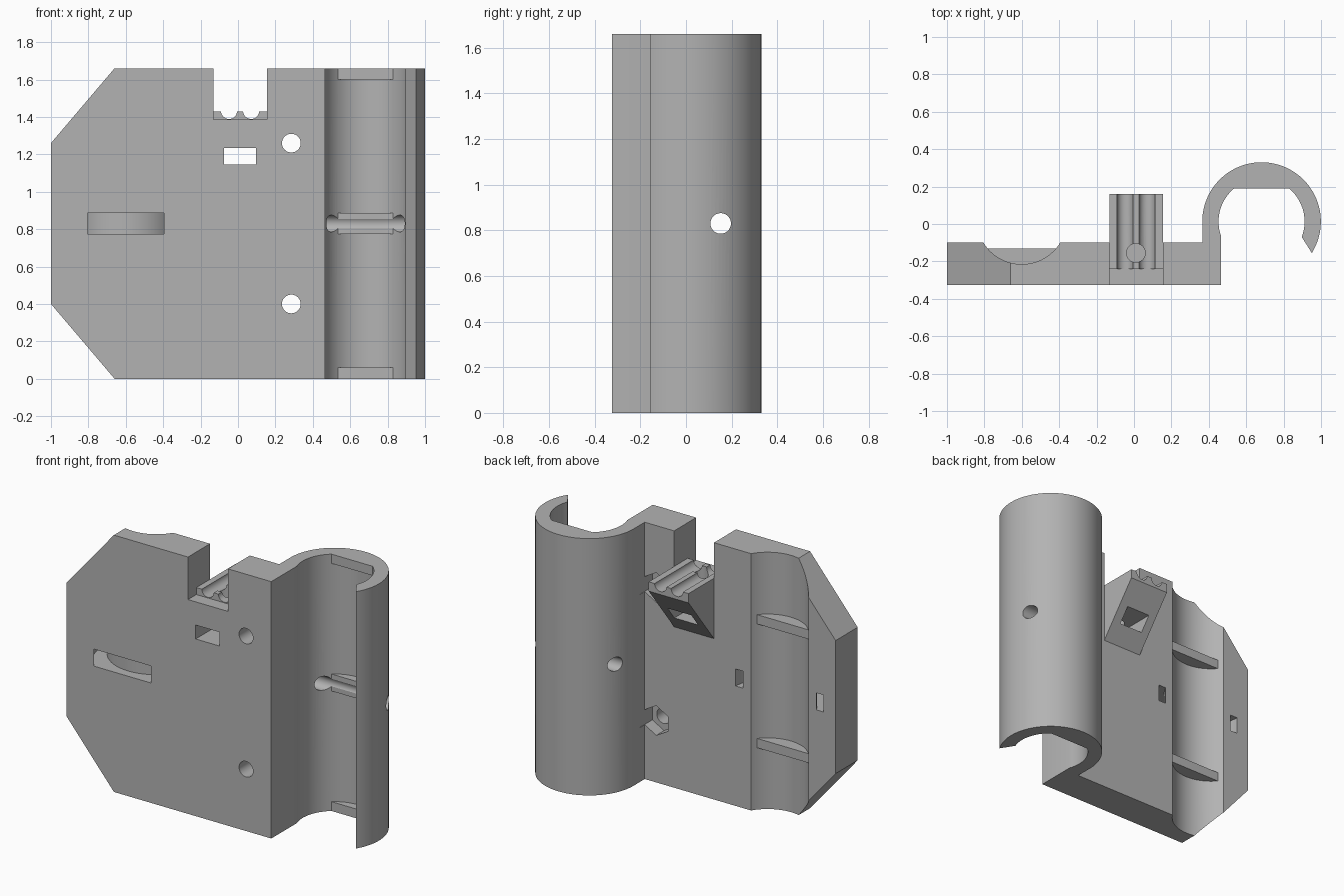
import bpy
import bmesh
from math import sin, cos, asin, radians, degrees
from mathutils import Vector

cube = bpy.data.objects.get("Cube")
if cube:
    bpy.data.objects.remove(cube)

grey = bpy.data.materials.new("plain_grey")
grey.use_nodes = True
grey.diffuse_color = (0.45, 0.45, 0.45, 1)
grey.node_tree.nodes["Principled BSDF"].inputs["Base Color"].default_value = (0.45, 0.45, 0.45, 1)

HEIGHT = 1.66
MID = HEIGHT / 2
FRONT, BACK = -0.325, -0.10
CLIP = (0.682, 0.013)
CLIP_IN, CLIP_OUT = 0.23, 0.317
GROOVE = (-0.60, 0.025)
GROOVE_R = 0.24


def arc(centre, r, start, end, steps=48):
    """Points along a circular arc, angles in degrees."""
    angles = [radians(start + (end - start) * i / steps) for i in range(steps + 1)]
    return [(centre[0] + r * cos(a), centre[1] + r * sin(a)) for a in angles]


def circle(u, v, r, sides=48, start=0):
    return arc((u, v), r, start, start + 360, sides)[:-1]


def rect(u0, u1, v0, v1):
    return [(u0, v0), (u1, v0), (u1, v1), (u0, v1)]


def prism(name, outline, axis, lo, hi):
    """Extrude a closed 2D outline along the named axis."""
    place = {"x": lambda u, v, t: (t, u, v),
             "y": lambda u, v, t: (u, t, v),
             "z": lambda u, v, t: (u, v, t)}[axis]
    bm = bmesh.new()
    face = bm.faces.new([bm.verts.new(place(u, v, lo)) for u, v in outline])
    out = bmesh.ops.extrude_face_region(bm, geom=[face])
    shift = Vector(place(0, 0, hi - lo))
    bmesh.ops.translate(bm, vec=shift, verts=[g for g in out["geom"] if isinstance(g, bmesh.types.BMVert)])
    bmesh.ops.recalc_face_normals(bm, faces=bm.faces)
    mesh = bpy.data.meshes.new(name)
    bm.to_mesh(mesh)
    bm.free()
    mesh.materials.append(grey)
    ob = bpy.data.objects.new(name, mesh)
    bpy.context.collection.objects.link(ob)
    return ob


def combine(target, tool, operation):
    mod = target.modifiers.new(operation.lower(), "BOOLEAN")
    mod.object, mod.operation, mod.solver = tool, operation, "EXACT"
    bpy.context.view_layer.objects.active = target
    bpy.ops.object.modifier_apply(modifier=mod.name)
    bpy.data.objects.remove(tool)


def cut(outline, axis, lo, hi):
    combine(body, prism("cutter", outline, axis, lo, hi), "DIFFERENCE")


def add(outline, axis, lo, hi):
    combine(body, prism("addition", outline, axis, lo, hi), "UNION")


def chord_rib(centre, r, level):
    """Outline of the segment between a chord at the level and an arc."""
    a = degrees(asin((level - centre[1]) / r))
    return arc(centre, r, a, (180 if a > 0 else -180) - a, 24)


# Plate, half-round back groove and open clip as one extruded outline
outline = [(-1, FRONT), (0.465, FRONT)]
outline += arc(CLIP, CLIP_IN, 200, -21)
outline += arc(CLIP, CLIP_OUT, -32, 180, 64)
outline += [(CLIP[0] - CLIP_OUT, BACK)]
outline += arc(GROOVE, GROOVE_R, -31.4, -148.6)
outline += [(-1, BACK)]
body = prism("clip_plate", outline, "z", 0, HEIGHT)

# Chamfered outer corners
for s in (-1, 1):
    corner = [(-1, MID + s * 0.43), (-0.66, MID + s * MID), (-0.66, MID + s), (-1.2, MID + s), (-1.2, MID + s * 0.43)]
    cut(corner, "y", -1, 1)

# Top notch, with wedge-shaped cable rest behind it
cut(rect(-0.13, 0.155, 1.385, 2), "y", -1, 1)
wedge = [(-0.24, 1.43), (0.16, 1.43), (0.16, 1.37), (BACK, 1.04), (-0.24, 1.04)]
add(wedge, "x", -0.13, 0.155)
for x in (-0.048, 0.07):
    cut(circle(x, 1.432, 0.043, 32), "y", -0.3, 0.3)
cut(rect(-0.075, 0.095, 1.145, 1.235), "y", -1, 1)
cut(circle(0.01, -0.155, 0.05), "z", 1.19, 1.6)

# Ribs inside the clip and the groove
for lo, hi in ((0, 0.06), (MID - 0.055, MID + 0.055), (HEIGHT - 0.06, HEIGHT)):
    add(chord_rib(CLIP, CLIP_IN + 0.02, 0.19), "z", lo, hi)
for z in (0.40, 1.20):
    add(chord_rib(GROOVE, GROOVE_R + 0.015, -0.13), "z", z, z + 0.06)

# Curved strap passage around the groove
strap = arc((GROOVE[0], -0.085), 0.315, 15, -195) + arc(GROOVE, 0.29, -174.4, -5.6)
cut(strap, "z", MID - 0.055, MID + 0.055)

# Cross hole through the clip
cut(circle(0.152, MID, 0.045), "x", 0.2, 1.2)

# Bolt holes with hexagonal nut pockets at the back
for z in (0.40, 1.26):
    cut(circle(0.285, z, 0.05), "y", -1, 0)
    cut(circle(0.283, z, 0.096, 6, 30), "y", -0.18, -0.05)

# Smooth curves, crisp edges
bpy.ops.object.select_all(action="DESELECT")
body.select_set(True)
bpy.context.view_layer.objects.active = body
bpy.ops.object.shade_smooth_by_angle(angle=radians(30))
